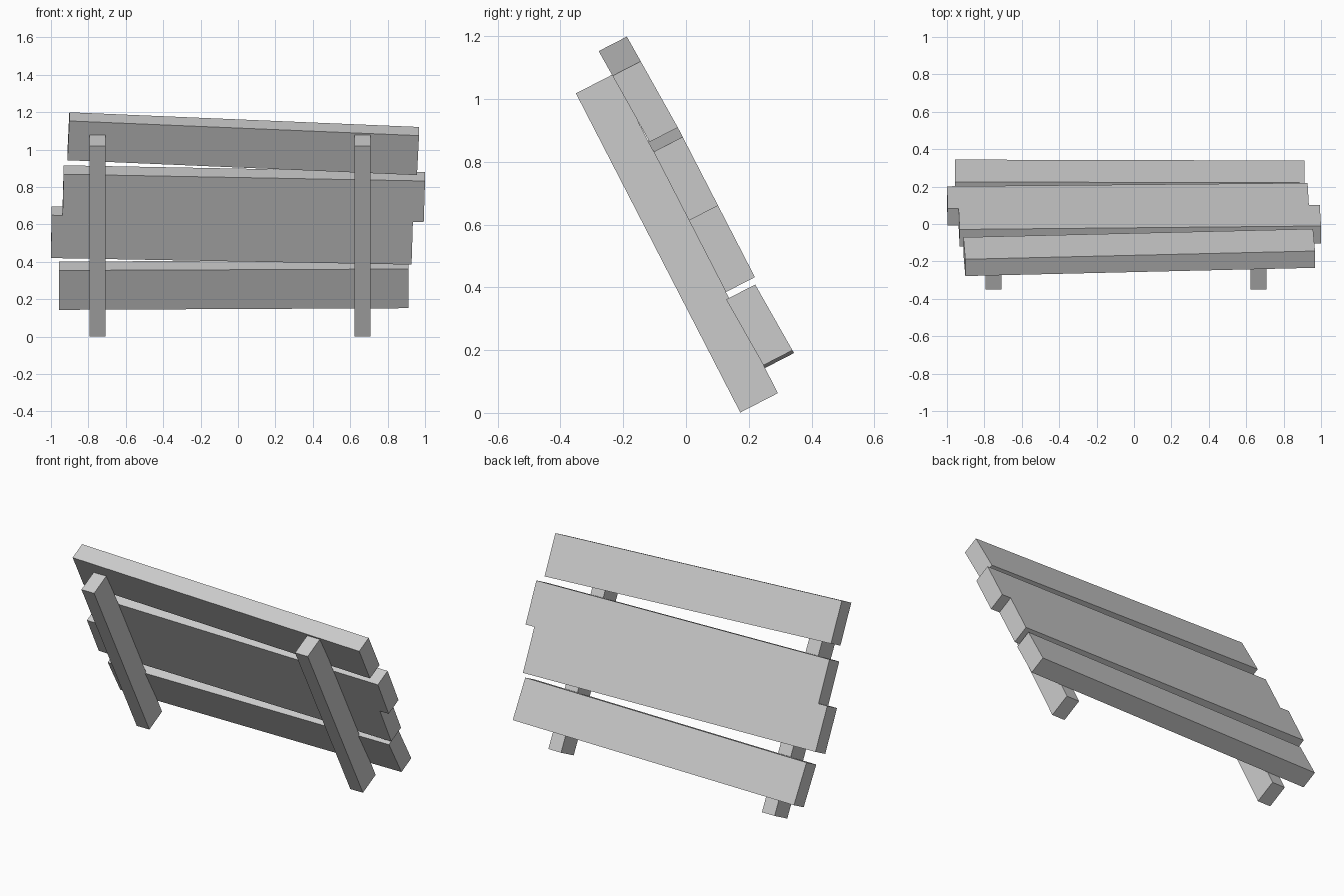
import bpy
import bmesh
import math
from mathutils import Vector

if "Cube" in bpy.data.objects:
    bpy.data.objects.remove(bpy.data.objects["Cube"], do_unlink=True)

# Single weathered grey material
GREY = (0.6, 0.6, 0.6, 1.0)
grey = bpy.data.materials.new("plain grey")
grey.use_nodes = True
grey.diffuse_color = GREY
grey.node_tree.nodes["Principled BSDF"].inputs["Base Color"].default_value = GREY

# Leaning frame: "up" runs along the posts, "back" points out of the board faces
TILT = math.radians(27.25)
BASE = Vector((0, 0.293, 0.063))
UP = Vector((0, -math.sin(TILT), math.cos(TILT)))
BACK = Vector((0, math.cos(TILT), math.sin(TILT)))


def slab(name, outline, near, far, lean=0.0):
    """Extrude an outline of (x, height) points, laid on the leaning frame."""
    low = min(z for x, z in outline)
    bm = bmesh.new()
    verts = []
    for x, z in outline:
        s = (z - BASE.z) / UP.z
        depth = near - lean * (z - low)
        verts.append(bm.verts.new(BASE + Vector((x, 0, 0)) + UP * s + BACK * depth))
    face = bm.faces.new(verts)
    new = bmesh.ops.extrude_face_region(bm, geom=[face])["geom"]
    moved = [v for v in new if isinstance(v, bmesh.types.BMVert)]
    bmesh.ops.translate(bm, verts=moved, vec=BACK * (far - near))
    bmesh.ops.recalc_face_normals(bm, faces=bm.faces)
    mesh = bpy.data.meshes.new(name)
    bm.to_mesh(mesh)
    bm.free()
    mesh.materials.append(grey)
    obj = bpy.data.objects.new(name, mesh)
    bpy.context.collection.objects.link(obj)
    return obj


# Two square posts carrying the boards
for name, x in (("right_post", -0.751), ("left_post", 0.666)):
    w = 0.042
    slab(name, [(x - w, BASE.z), (x + w, BASE.z), (x + w, 1.08), (x - w, 1.08)],
         -0.135, 0.0)

# Crooked boards on the back of the posts
THICK = 0.104
slab("top_board",
     [(-0.912, 0.943), (0.957, 0.862), (0.968, 1.077), (-0.902, 1.157)],
     0.003, THICK, 0.04)
slab("middle_board",
     [(-1.0, 0.42), (0.928, 0.385), (0.935, 0.614), (0.993, 0.613),
      (1.0, 0.832), (-0.932, 0.868), (-0.938, 0.648), (-0.996, 0.649)],
     0.0, THICK)
slab("bottom_board",
     [(-0.957, 0.143), (0.912, 0.152), (0.912, 0.366), (-0.957, 0.358)],
     0.0, THICK, 0.045)
